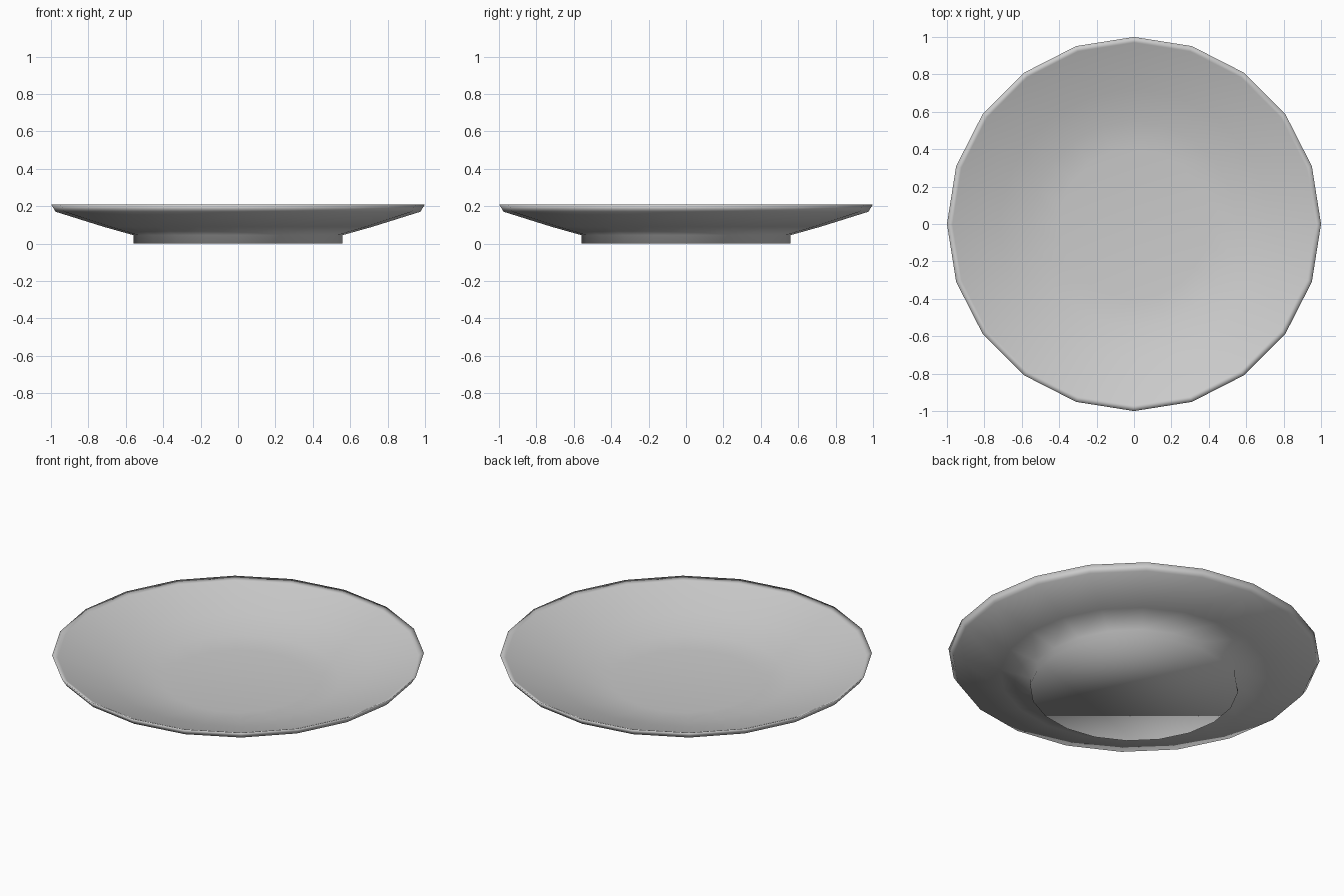
import bpy, bmesh, math

if "Cube" in bpy.data.objects:
    bpy.data.objects.remove(bpy.data.objects["Cube"])

SIDES = 20

# Plate cross-section (radius, height): foot, underside, lip, then inner bowl
PROFILE = [
    (0.56, 0.0), (0.56, 0.045), (0.72, 0.09), (0.975, 0.17),
    (1.0, 0.21), (0.97, 0.197), (0.72, 0.115), (0.55, 0.066), (0.40, 0.05),
]

bm = bmesh.new()

# One ring of vertices per profile point
rings = []
for r, z in PROFILE:
    rings.append([bm.verts.new((r * math.cos(2 * math.pi * i / SIDES),
                                r * math.sin(2 * math.pi * i / SIDES), z))
                  for i in range(SIDES)])

# Walls between neighbouring rings
for a, b in zip(rings, rings[1:]):
    for i in range(SIDES):
        j = (i + 1) % SIDES
        bm.faces.new((a[i], a[j], b[j], b[i]))

# Flat base and flat inner floor
bm.faces.new(rings[0][::-1])
bm.faces.new(rings[-1])
bmesh.ops.recalc_face_normals(bm, faces=bm.faces)
for f in bm.faces:
    f.smooth = True

mesh = bpy.data.meshes.new("plate")
bm.to_mesh(mesh)
bm.free()
plate = bpy.data.objects.new("plate", mesh)
bpy.context.collection.objects.link(plate)
